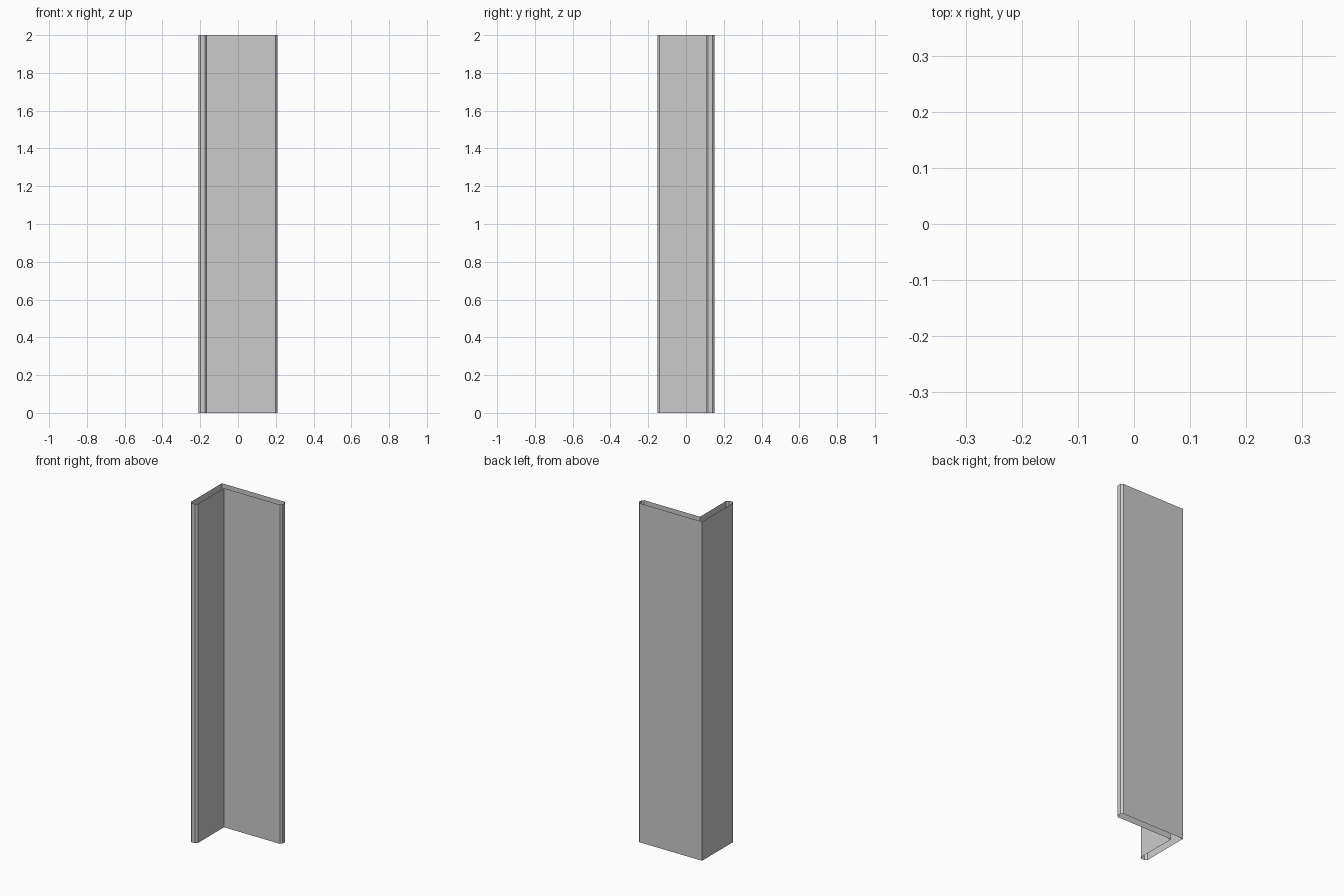
import bpy, bmesh

if "Cube" in bpy.data.objects:
    bpy.data.objects.remove(bpy.data.objects["Cube"])

W, D, H = 0.21, 0.15, 2.0   # half width, half depth, height
T, C = 0.045, 0.011         # leg thickness, toe chamfer

# L-shaped cross-section, counter-clockwise, with chamfered toes
profile = [
    (-W, D), (-W, -D + C), (-W + C, -D), (-W + T - C, -D), (-W + T, -D + C),
    (-W + T, D - T), (W - C, D - T), (W, D - T + C), (W, D - C), (W - C, D),
]

# Angle bar: extruded walls with open ends
bm = bmesh.new()
bottom = [bm.verts.new((x, y, 0)) for x, y in profile]
top = [bm.verts.new((x, y, H)) for x, y in profile]
n = len(profile)
for i in range(n):
    j = (i + 1) % n
    bm.faces.new((bottom[i], bottom[j], top[j], top[i]))

mesh = bpy.data.meshes.new("angle_bar")
bm.to_mesh(mesh)
bm.free()
bpy.context.collection.objects.link(bpy.data.objects.new("angle_bar", mesh))
